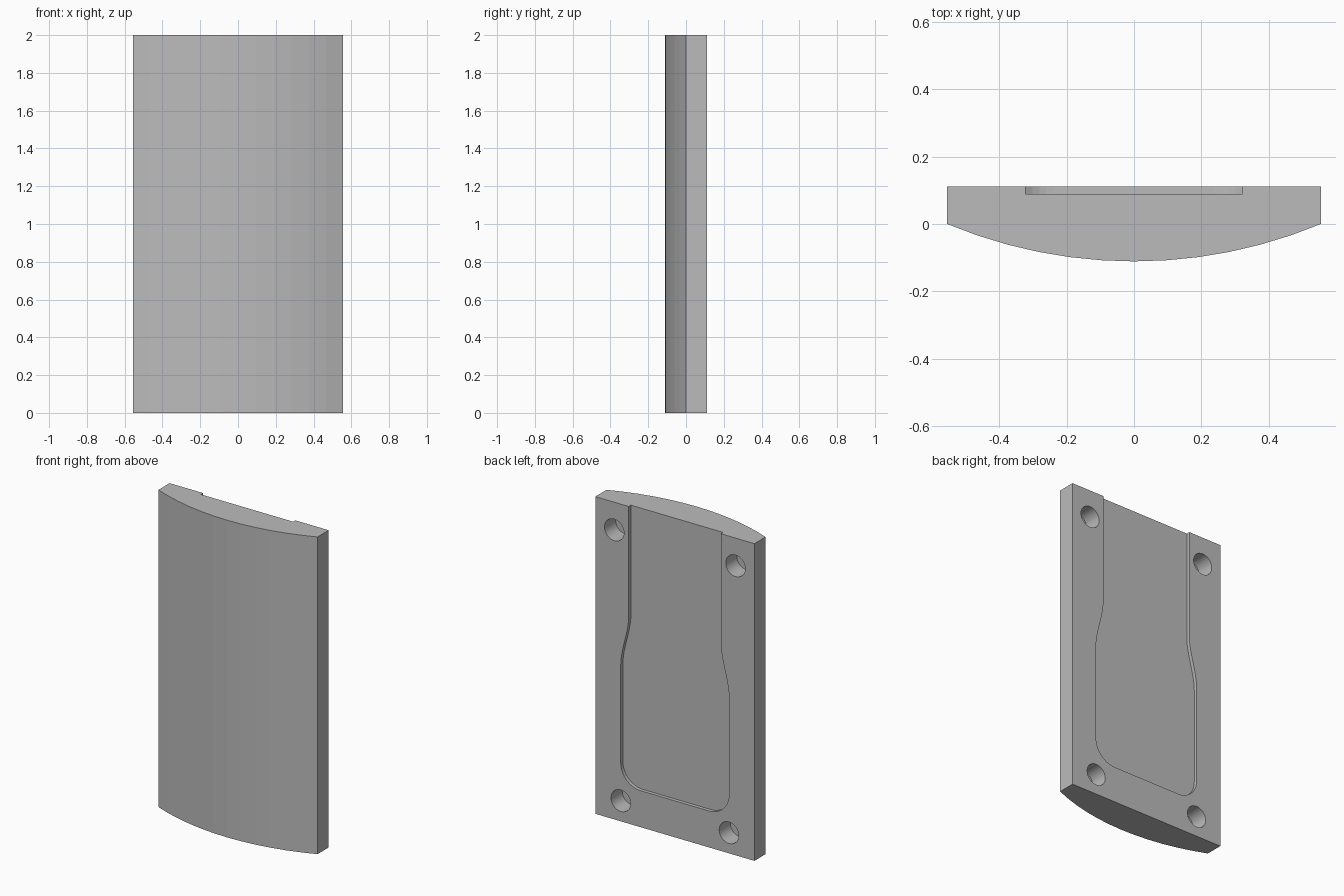
import bpy, bmesh
from math import pi, sin, cos, asin

default = bpy.data.objects.get("Cube")
if default:
    bpy.data.objects.remove(default)

HALF_W, HEIGHT, BACK, BULGE = 0.555, 2.0, 0.111, 0.111
RECESS_FLOOR, HOLE_FLOOR = 0.089, 0.0

grey = bpy.data.materials.new("plain grey")
grey.use_nodes = True
colour = (0.5, 0.5, 0.5, 1)
grey.diffuse_color = colour
grey.node_tree.nodes["Principled BSDF"].inputs["Base Color"].default_value = colour


def prism(name, points, offset):
    """Extrude a closed outline of 3D points by an offset vector."""
    bm = bmesh.new()
    face = bm.faces.new([bm.verts.new(p) for p in points])
    ext = bmesh.ops.extrude_face_region(bm, geom=[face])
    moved = [v for v in ext["geom"] if isinstance(v, bmesh.types.BMVert)]
    bmesh.ops.translate(bm, verts=moved, vec=offset)
    bmesh.ops.recalc_face_normals(bm, faces=bm.faces)
    mesh = bpy.data.meshes.new(name)
    bm.to_mesh(mesh)
    bm.free()
    mesh.materials.append(grey)
    obj = bpy.data.objects.new(name, mesh)
    bpy.context.collection.objects.link(obj)
    return obj


def cut(target, cutter):
    cutter.hide_render = True
    mod = target.modifiers.new("cut", 'BOOLEAN')
    mod.operation, mod.solver, mod.object = 'DIFFERENCE', 'EXACT', cutter
    bpy.context.view_layer.objects.active = target
    bpy.ops.object.modifier_apply(modifier=mod.name)
    bpy.data.objects.remove(cutter)


# Panel: flat back, short flat sides, front bowed along an arc
radius = (HALF_W ** 2 + BULGE ** 2) / (2 * BULGE)
span, steps = asin(HALF_W / radius), 12
profile = [(HALF_W, BACK, 0), (-HALF_W, BACK, 0)]
for i in range(steps + 1):
    a = span * (2 * i / steps - 1)
    profile.append((radius * sin(a), radius - BULGE - radius * cos(a), 0))
panel = prism("curved_panel", profile, (0, 0, HEIGHT))

# Recess: open at the top, flaring to a wider, round-cornered pocket
NARROW, WIDE, LOW, CORNER = 0.322, 0.378, 0.23, 0.14
FLARE_TOP, FLARE_LOW = 1.31, 0.98
side = [(NARROW, HEIGHT + 0.1)]
for i in range(13):
    t = i / 12
    ease = t * t * (3 - 2 * t)
    side.append((NARROW + (WIDE - NARROW) * ease,
                 FLARE_TOP + (FLARE_LOW - FLARE_TOP) * t))
for i in range(11):
    a = pi / 2 * i / 10
    side.append((WIDE - CORNER + CORNER * cos(a), LOW + CORNER - CORNER * sin(a)))
outline = side + [(-x, z) for x, z in reversed(side)]
cut(panel, prism("recess_cutter", [(x, RECESS_FLOOR, z) for x, z in outline], (0, 0.2, 0)))

# Four blind screw holes in the back
for hx, hz in ((0.423, 1.825), (0.377, 0.13)):
    for s in (-1, 1):
        ring = [(s * hx + 0.068 * cos(2 * pi * i / 32), HOLE_FLOOR,
                 hz + 0.068 * sin(2 * pi * i / 32)) for i in range(32)]
        cut(panel, prism("hole_cutter", ring, (0, 0.3, 0)))
